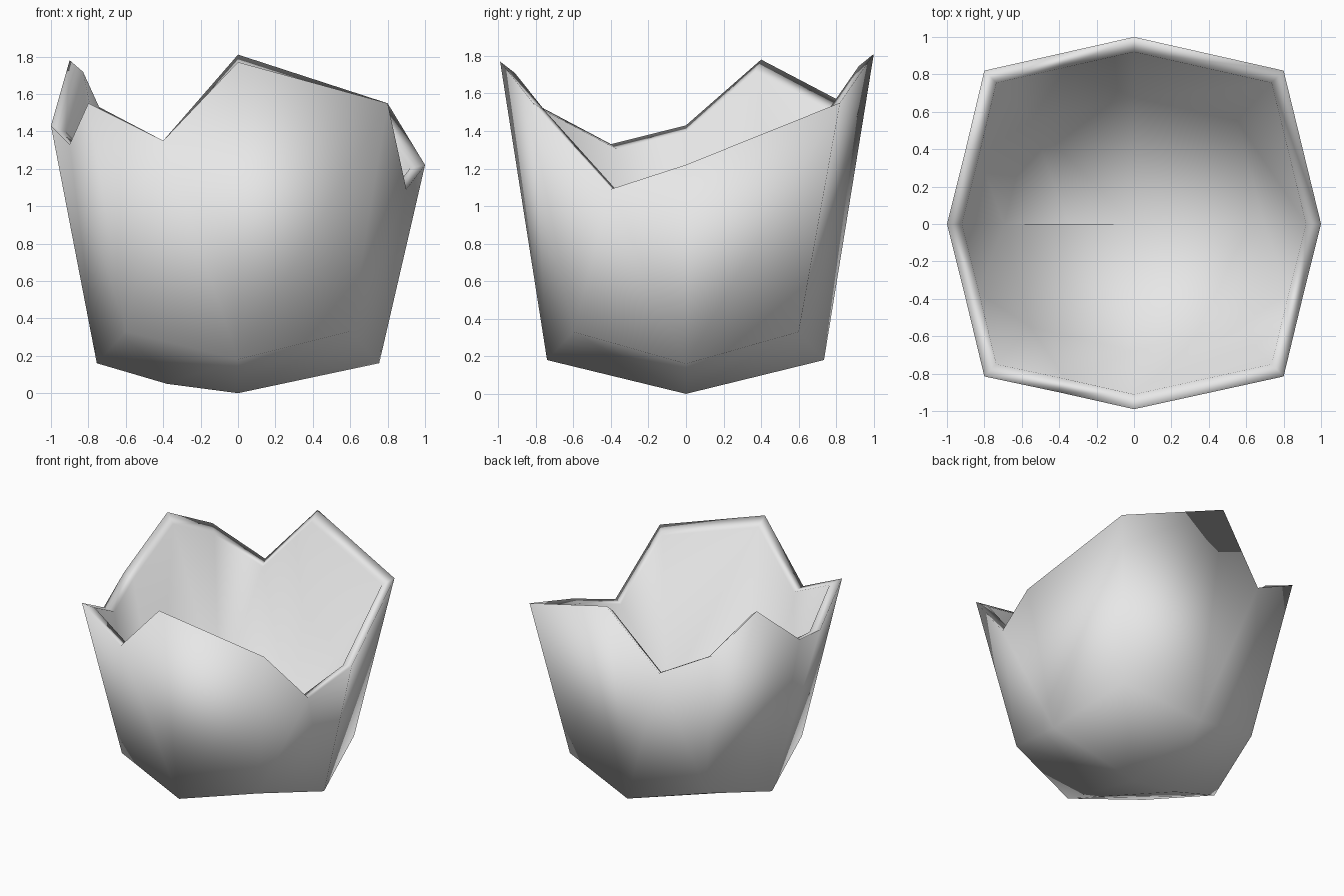
import bpy
import bmesh
from mathutils import Vector

if "Cube" in bpy.data.objects:
    bpy.data.objects.remove(bpy.data.objects["Cube"], do_unlink=True)

# Eight wall columns, in order around the shell: foot point and rim point
feet = [(0, -.74, .18), (.6, -.6, .33), (.755, 0, .16), (.6, .6, .33),
        (0, .735, .18), (-.6, .6, .33), (-.755, 0, .16), (-.6, -.6, .33)]
rim = [(0, -.99, 1.77), (.8, -.815, 1.55), (1, 0, 1.22), (.8, .82, 1.55),
       (0, 1, 1.81), (-.8, .82, 1.56), (-1, 0, 1.43), (-.8, -.815, 1.55)]
# Extra broken-edge points, keyed by the column they follow
breaks = {1: (.9, -.4, 1.09), 4: (-.4, .91, 1.35), 5: (-.9, .4, 1.78),
          6: (-.9, -.4, 1.33), 7: (-.4, -.9, 1.35)}
pole = (0, 0, 0)
dent = (-.38, 0, .05)
centre = Vector((0, 0, 1))
INNER_SCALE = .92

bm = bmesh.new()


def add_skin(scale, inward):
    """Build one skin of the shell and return its rim loop."""
    def vert(p):
        return bm.verts.new(centre + (Vector(p) - centre) * scale)

    def face(vs):
        f = bm.faces.new(vs[::-1] if inward else vs)
        f.smooth = True

    low = [vert(p) for p in feet]
    top = [vert(p) for p in rim]
    mid = {k: vert(p) for k, p in breaks.items()}
    base, dimple = vert(pole), vert(dent)
    loop = []
    # Walls
    for i in range(8):
        j = (i + 1) % 8
        loop.append(top[i])
        if i in mid:
            loop.append(mid[i])
            face([low[i], mid[i], top[i]])
            face([low[i], low[j], mid[i]])
            face([low[j], top[j], mid[i]])
        else:
            face([low[i], low[j], top[j], top[i]])
    # Rounded bottom
    for i in range(0, 8, 2):
        a, b, c = low[i], low[i + 1], low[(i + 2) % 8]
        ring = [base, c, b, a]
        if i == 4:
            ring.insert(1, dimple)
        elif i == 6:
            ring.append(dimple)
        face(ring)
    return loop


outer = add_skin(1, False)
inner = add_skin(INNER_SCALE, True)

# Broken rim joining the two skins
for i in range(len(outer)):
    j = (i + 1) % len(outer)
    bm.faces.new((outer[i], outer[j], inner[j], inner[i])).smooth = True
bmesh.ops.recalc_face_normals(bm, faces=bm.faces)

mesh = bpy.data.meshes.new("broken_shell")
bm.to_mesh(mesh)
bm.free()
shell = bpy.data.objects.new("broken_shell", mesh)
bpy.context.collection.objects.link(shell)

# Shell colour
mat = bpy.data.materials.new("pale_grey")
mat.use_nodes = True
colour = (.8, .8, .8, 1)
mat.diffuse_color = colour
mat.node_tree.nodes["Principled BSDF"].inputs["Base Color"].default_value = colour
mesh.materials.append(mat)
